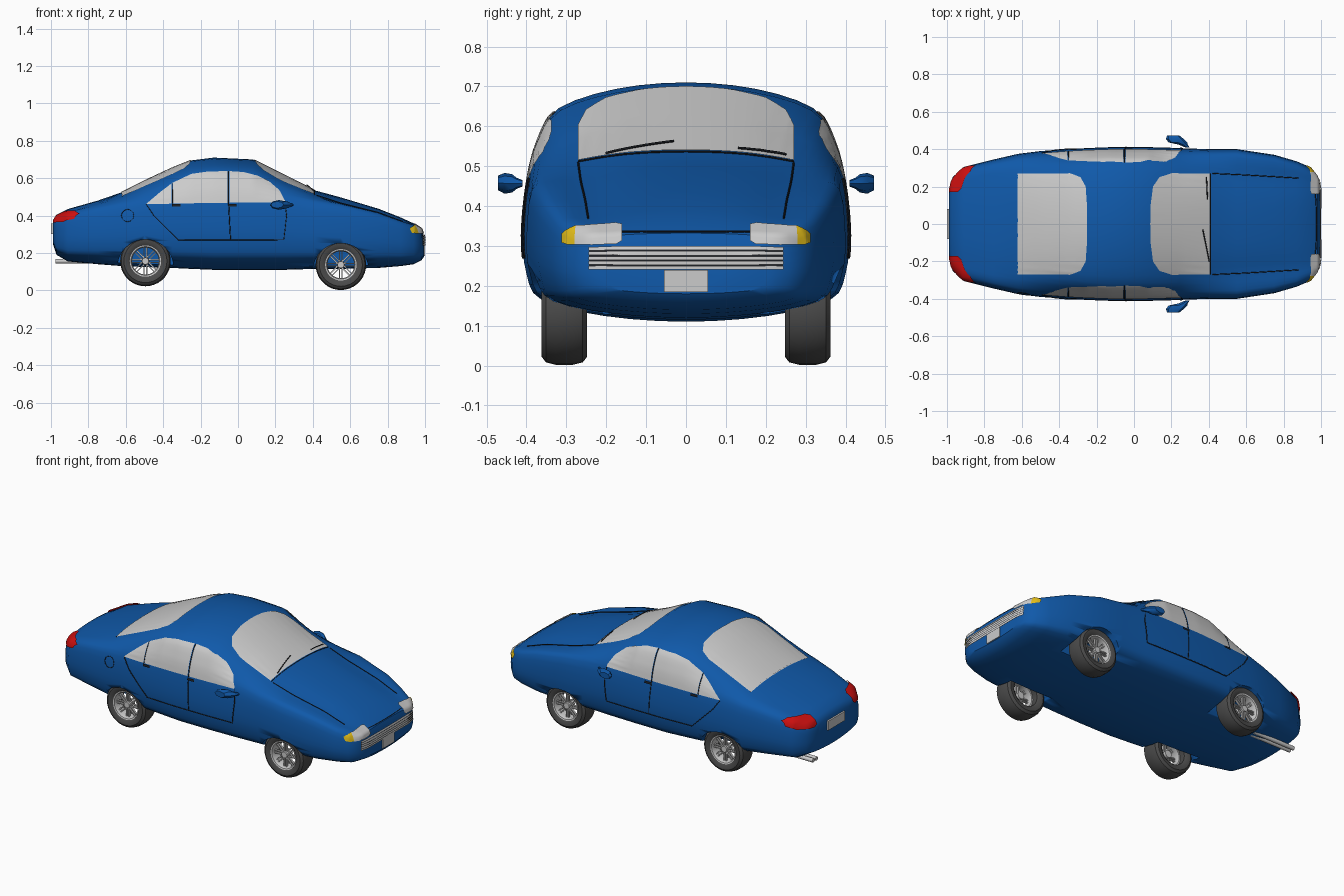
import bpy, bmesh
from math import radians, pi, sin, cos
from mathutils import Vector, Matrix
from mathutils.bvhtree import BVHTree

if "Cube" in bpy.data.objects:
    bpy.data.objects.remove(bpy.data.objects["Cube"])


def material(name, rgb):
    m = bpy.data.materials.new(name)
    m.diffuse_color = (*rgb, 1)
    m.use_nodes = True
    m.node_tree.nodes["Principled BSDF"].inputs["Base Color"].default_value = m.diffuse_color
    return m


BLUE = material("blue_paint", (0.005, 0.1, 0.4))
DARK = material("dark_gap", (0.012, 0.014, 0.018))
RUBBER = material("rubber", (0.07, 0.07, 0.07))
RED = material("red_lens", (0.6, 0.005, 0.005))
AMBER = material("amber_lens", (0.75, 0.5, 0.01))


def finish(bm, name, mat=None, angle=35):
    me = bpy.data.meshes.new(name)
    bm.to_mesh(me)
    bm.free()
    ob = bpy.data.objects.new(name, me)
    bpy.context.collection.objects.link(ob)
    if mat:
        me.materials.append(mat)
    bpy.ops.object.select_all(action='DESELECT')
    ob.select_set(True)
    bpy.context.view_layer.objects.active = ob
    bpy.ops.object.shade_smooth_by_angle(angle=radians(angle))
    return ob


def skin(bm, rings, wrap=False):
    vs = [[bm.verts.new(p) for p in r] for r in rings]
    n = len(vs[0])
    for i in range(len(vs) if wrap else len(vs) - 1):
        a, b = vs[i], vs[(i + 1) % len(vs)]
        for j in range(n):
            bm.faces.new((a[j], a[(j + 1) % n], b[(j + 1) % n], b[j]))
    return vs


def box(name, center, size, mat=None, rot=0.0):
    bm = bmesh.new()
    bmesh.ops.create_cube(bm, size=1, matrix=Matrix.Translation(center)
                          @ Matrix.Rotation(rot, 4, 'Z') @ Matrix.Diagonal((*size, 1)))
    return finish(bm, name, mat)


# Body shell: cross-sections (x, bottom, half width, belt z, roof edge y, roof edge z, top)
STATIONS = [
    (-.99, .25, .17, .33, .10, .37, .375), (-.97, .19, .25, .35, .16, .395, .405),
    (-.91, .155, .305, .385, .21, .42, .435), (-.75, .14, .345, .42, .25, .465, .48),
    (-.62, .13, .375, .44, .27, .50, .525), (-.5, .125, .39, .455, .28, .55, .585),
    (-.35, .12, .40, .465, .295, .61, .655), (-.25, .115, .405, .47, .31, .64, .695),
    (-.13, .11, .41, .47, .32, .645, .71), (.08, .11, .41, .47, .315, .64, .70),
    (.25, .11, .405, .47, .285, .57, .615), (.41, .115, .40, .455, .27, .51, .535),
    (.55, .115, .40, .44, .26, .465, .497), (.75, .12, .37, .395, .245, .415, .437),
    (.87, .13, .335, .35, .24, .37, .39), (.94, .14, .305, .325, .22, .35, .358),
    (.98, .16, .26, .30, .20, .325, .332), (.995, .18, .20, .25, .15, .28, .285)]


def section(x, zb, w, belt, yr, zr, zt):
    h = belt - zb
    half = [(0, zb), (.5 * w, zb + .04 * h), (.88 * w, zb + .15 * h), (.975 * w, zb + .33 * h),
            (w, zb + .62 * h), (.965 * w, belt),
            ((.965 * w + yr) / 2 + .012, (belt + zr) / 2 + .01),
            (yr, zr), (.55 * yr, zt - .25 * (zt - zr)), (0, zt)]
    c = [Vector((x, y, z)) for y, z in half]
    c += [Vector((x, -y, z)) for y, z in half[-2:0:-1]]
    n, out = len(c), []
    for i in range(n):
        a, b, d, e = c[i - 1], c[i], c[(i + 1) % n], c[(i + 2) % n]
        for t in (0, 1 / 3, 2 / 3):
            out.append(.5 * (2 * b + (d - a) * t + (2 * a - 5 * b + 4 * d - e) * t * t
                             + (3 * b - a - 3 * d + e) * t ** 3))
    return out


bm = bmesh.new()
rings = skin(bm, [section(*s) for s in STATIONS])
bm.faces.new(rings[0])
bm.faces.new(rings[-1])
bmesh.ops.recalc_face_normals(bm, faces=bm.faces)
tree = BVHTree.FromBMesh(bm)
body = finish(bm, "body_shell", BLUE)

# Wheel arches cut from the shell
WHEELS = [("rear", -.495, .157), ("front", .55, .137)]
for _, x, z in WHEELS:
    for s in (-1, 1):
        bm = bmesh.new()
        bmesh.ops.create_cone(bm, cap_ends=True, segments=40, radius1=.15, radius2=.15, depth=.4,
                              matrix=Matrix.Translation((x, s * .41, z - .035))
                              @ Matrix.Rotation(pi / 2, 4, 'X'))
        cutter = finish(bm, "arch_cutter")
        cutter.hide_render = True
        mod = body.modifiers.new("arch", 'BOOLEAN')
        mod.operation, mod.solver, mod.object = 'DIFFERENCE', 'EXACT', cutter
        bpy.context.view_layer.objects.active = body
        bpy.ops.object.modifier_apply(modifier=mod.name)
        bpy.data.objects.remove(cutter)


# Panels and seams are laid on the shell by projecting along an axis
def project(u, v, axis, off):
    s = -1 if axis[1] == '-' else 1
    start, d = {'x': (Vector((2 * s, u, v)), Vector((-s, 0, 0))),
                'y': (Vector((u, 2 * s, v)), Vector((0, -s, 0))),
                'z': (Vector((v, u, 2)), Vector((0, 0, -1)))}[axis[0]]
    hit, nor, _, _ = tree.ray_cast(start, d)
    if hit is None:
        hit, nor, _, _ = tree.find_nearest(start + d * 1.2)
    return hit + nor * off, d


def panel(name, spans, axis, mat=None, off=.004, cols=5, rows=12):
    """spans: (u, low v, high v) along the panel."""
    bm = bmesh.new()
    grid = []
    for a, b in zip(spans, spans[1:]):
        for k in range(cols + (b is spans[-1])):
            u, lo, hi = (p + (q - p) * k / cols for p, q in zip(a, b))
            grid.append([bm.verts.new(project(u, lo + (hi - lo) * j / rows, axis, off)[0])
                         for j in range(rows + 1)])
    for a, b in zip(grid, grid[1:]):
        for j in range(rows):
            bm.faces.new((a[j], a[j + 1], b[j + 1], b[j]))
    bm.normal_update()
    d = project(spans[0][0], spans[0][1], axis, 0)[1]
    bmesh.ops.reverse_faces(bm, faces=[f for f in bm.faces if f.normal.dot(d) > 0])
    return finish(bm, name, mat)


def seam(name, pts, axis, mat=DARK, r=.0025, off=.002):
    cu = bpy.data.curves.new(name, 'CURVE')
    cu.dimensions, cu.bevel_depth, cu.bevel_resolution = '3D', r, 0
    path = [(a[0] + (b[0] - a[0]) * k / 10, a[1] + (b[1] - a[1]) * k / 10)
            for a, b in zip(pts, pts[1:]) for k in range(10)] + [pts[-1]]
    sp = cu.splines.new('POLY')
    sp.points.add(len(path) - 1)
    for p, (u, v) in zip(sp.points, path):
        p.co = (*project(u, v, axis, off)[0], 1)
    ob = bpy.data.objects.new(name, cu)
    bpy.context.collection.objects.link(ob)
    if mat:
        cu.materials.append(mat)


# Windscreen and rear window
front = [(0, .085), (.1, .087), (.2, .10), (.25, .135), (.27, .20)]
rear = [(0, -.25), (.1, -.25), (.2, -.257), (.25, -.285), (.27, -.34)]
for name, edge, base in (("windscreen", front, .405), ("rear_window", rear, -.62)):
    full = [(-y, x) for y, x in edge[:0:-1]] + edge
    panel(name, [(y, base, x) for y, x in full], 'z+')
    seam(name + "_base_seam", [(-.27, base + .004), (.27, base + .004)], 'z+')
for i, pts in enumerate(([(-.03, .365), (-.2, .4)], [(.13, .39), (.25, .385)])):
    seam(f"wiper_{i}", pts, 'z+', r=.003, off=.007)
seam("bonnet_front_seam", [(-.16, .335), (.16, .335)], 'x+')

# Side windows, doors, lights and mirrors, both sides
GLASS_REAR = [(-.49, .46, .462), (-.42, .461, .52), (-.354, .463, .57)]
GLASS_MID = [(-.348, .463, .574), (-.25, .465, .62), (-.16, .467, .633), (-.055, .468, .635)]
GLASS_FRONT = [(-.046, .468, .635), (.03, .469, .63), (.1, .47, .612), (.16, .47, .585),
               (.22, .47, .535), (.25, .47, .48)]
for s, side in ((-1, "right"), (1, "left")):
    ax = 'y-' if s < 0 else 'y+'
    for n, g in (("quarter", GLASS_REAR), ("rear_door", GLASS_MID), ("front_door", GLASS_FRONT)):
        panel(f"{side}_{n}_window", g, ax)
    seam(f"{side}_quarter_pillar", [(-.351, .463), (-.351, .572)], ax)
    seam(f"{side}_centre_pillar", [(-.05, .635), (-.05, .46), (-.04, .27)], ax)
    seam(f"{side}_door_outline", [(.25, .47), (.26, .40), (.245, .27), (-.32, .27),
                                  (-.41, .36), (-.45, .40), (-.49, .46)], ax)
    seam(f"{side}_bonnet_seam", [(s * .27, .42), (s * .262, .6), (s * .245, .88)], 'z+')
    for x in (-.33, -.03):
        panel(f"{side}_door_handle", [(x - .022, .447, .461), (x + .022, .447, .461)], ax,
              DARK, .008)
    panel(f"{side}_headlight", sorted([(s * .16, .312, .35), (s * .175, .303, .353),
                                       (s * .275, .302, .346)]), 'x+', None, .007)
    panel(f"{side}_indicator", sorted([(s * .275, .302, .346), (s * .295, .303, .338),
                                       (s * .306, .308, .33)]), 'x+', AMBER, .007)
    panel(f"{side}_tail_light", sorted([(s * .17, .372, .41), (s * .19, .36, .418),
                                        (s * .28, .365, .42), (s * .305, .38, .41)]),
          'x-', RED, .008)
    # Door mirror: tapered shell on a short arm
    bm = bmesh.new()
    mirror = [(.41, .285, .457, .012, .008), (.425, .262, .457, .025, .014),
              (.436, .235, .457, .05, .023), (.455, .218, .457, .047, .026),
              (.472, .21, .458, .034, .018)]
    r = skin(bm, [[(x + a * cos(t), s * y, z + b * sin(t)) for t in
                   [k * pi / 4 for k in range(8)]] for y, x, z, a, b in mirror])
    bm.faces.new(r[0])
    bm.faces.new(r[-1])
    bmesh.ops.recalc_face_normals(bm, faces=bm.faces)
    finish(bm, f"{side}_mirror", BLUE)
seam("fuel_flap", [(-.59 + .033 * cos(k * pi / 6), .40 + .033 * sin(k * pi / 6))
                   for k in range(13)], 'y-', r=.0015)

# Grille, plates and exhaust
panel("grille_back", [(-.243, .241, .297), (0, .241, .297), (.243, .241, .297)], 'x+', DARK, .003, 12)
for i in range(5):
    z = .241 + i * .0118
    panel(f"grille_bar_{i}", [(-.243, z, z + .009), (0, z, z + .009), (.243, z, z + .009)],
          'x+', None, .007, 12, 2)
box("front_plate", (.994, 0, .212), (.012, .11, .056))
box("rear_plate", (-.993, 0, .33), (.013, .16, .055))
for y in (.155, .185):
    bm = bmesh.new()
    bmesh.ops.create_cone(bm, cap_ends=True, segments=12, radius1=.012, radius2=.012, depth=.28,
                          matrix=Matrix.Translation((-.835, y, .156)) @ Matrix.Rotation(pi / 2, 4, 'Y'))
    finish(bm, "exhaust_pipe")


# Wheels: lathed tyre and rim ring, hub and paired spokes
def lathe(bm, profile, seg=36):
    skin(bm, [[(r * cos(t), y, r * sin(t)) for r, y in profile]
              for t in [2 * pi * k / seg for k in range(seg)]], wrap=True)
    bmesh.ops.recalc_face_normals(bm, faces=bm.faces)


TYRE = [(.08, -.045), (.095, -.056), (.115, -.057), (.129, -.046), (.135, -.022),
        (.135, .022), (.129, .046), (.115, .057), (.095, .056), (.08, .045)]
RIM = [(.083, .04), (.084, .052), (.077, .05), (.072, .036), (.072, -.01), (.082, -.01)]
for end, x, z in WHEELS:
    for s, side in ((-1, "right"), (1, "left")):
        tyre, rim = bmesh.new(), bmesh.new()
        lathe(tyre, TYRE)
        lathe(rim, RIM)
        bmesh.ops.create_cone(rim, cap_ends=True, segments=16, radius1=.022, radius2=.018, depth=.05,
                              matrix=Matrix.Translation((0, .018, 0)) @ Matrix.Rotation(-pi / 2, 4, 'X'))
        for k in range(8):
            for o in (-.007, .007):
                bmesh.ops.create_cube(rim, size=1, matrix=Matrix.Rotation(k * pi / 4, 4, 'Y')
                                      @ Matrix.Translation((.046, .028, o))
                                      @ Matrix.Diagonal((.058, .012, .006, 1)))
        for bm, n, m in ((tyre, "tyre", RUBBER), (rim, "rim", None)):
            ob = finish(bm, f"{end}_{side}_{n}", m)
            ob.location = (x, s * .305, z)
            ob.rotation_euler.z = 0 if s > 0 else pi
